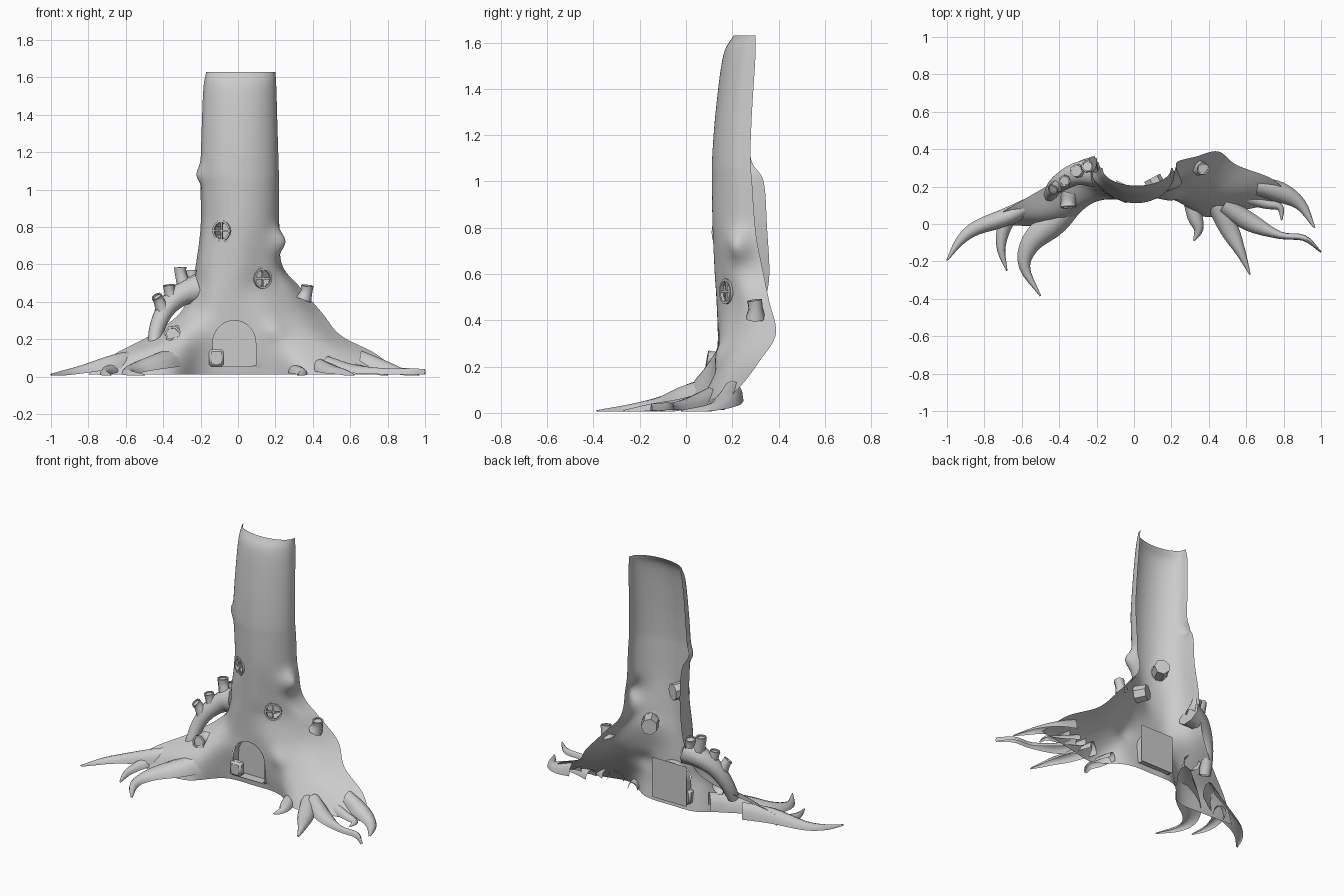
import bpy, bmesh, math
from mathutils import Vector, Matrix

if "Cube" in bpy.data.objects:
    bpy.data.objects.remove(bpy.data.objects["Cube"])


def finish(bm, name, angle=40, mat=None):
    bmesh.ops.remove_doubles(bm, verts=bm.verts, dist=0.0005)
    bmesh.ops.recalc_face_normals(bm, faces=bm.faces)
    me = bpy.data.meshes.new(name)
    bm.to_mesh(me)
    bm.free()
    ob = bpy.data.objects.new(name, me)
    bpy.context.collection.objects.link(ob)
    if mat:
        ob.matrix_world = mat
    bpy.ops.object.select_all(action='DESELECT')
    ob.select_set(True)
    bpy.context.view_layer.objects.active = ob
    bpy.ops.object.shade_smooth_by_angle(angle=math.radians(angle))
    return ob


def spline(pts, sub):
    """Catmull-Rom through pts (Vectors of any size)."""
    p = [2 * pts[0] - pts[1]] + list(pts) + [2 * pts[-1] - pts[-2]]
    out = []
    for i in range(1, len(p) - 2):
        a, b, c, d = p[i - 1:i + 3]
        for k in range(sub):
            t = k / sub
            out.append(0.5 * (2 * b + (c - a) * t + (2 * a - 5 * b + 4 * c - d) * t * t
                              + (3 * b - a - 3 * c + d) * t ** 3))
    return out + [pts[-1].copy()]


def skin(bm, rows, closed=False):
    vs = [[bm.verts.new(p) for p in r] for r in rows]
    for r, s in zip(vs, vs[1:]):
        n = len(r)
        for i in range(n if closed else n - 1):
            j = (i + 1) % n
            bm.faces.new((r[i], r[j], s[j], s[i]))
    return vs


# trunk cross-sections: z, left x, right x, front y, left back y, right back y
trunk = [(1.63, -.17, .20, .205, .30, .30), (1.54, -.185, .205, .16, .30, .30),
         (1.3, -.195, .212, .128, .285, .285), (1.1, -.20, .218, .113, .28, .278),
         (1.0, -.20, .22, .112, .335, .285), (.8, -.20, .22, .115, .35, .30)]
rows = []
for z, xl, xr, yf, yl, yr in trunk:
    row = []
    for i in range(9):
        t = (i - 4) / 4 * math.pi / 2
        yb = yl if i < 1 else (yr + .015 if i < 4 and z < 1.05 else yr)
        row.append(Vector(((xl + xr) / 2 + (xr - xl) / 2 * math.sin(t),
                           yf + (yb - yf) * (1 - math.cos(t)), z)))
    rows.append(row)
# flared base cross-sections, left to right
base = {
    .60: [(-.225, .36), (-.21, .25), (-.17, .18), (-.10, .14), (.01, .125), (.11, .16), (.18, .20), (.215, .25), (.235, .335)],
    .48: [(-.25, .34), (-.225, .25), (-.18, .18), (-.11, .14), (0, .135), (.12, .175), (.21, .22), (.28, .27), (.33, .36)],
    .34: [(-.31, .30), (-.27, .22), (-.21, .17), (-.13, .14), (0, .14), (.13, .15), (.24, .195), (.35, .27), (.45, .388)],
    .22: [(-.47, .20), (-.37, .12), (-.28, .10), (-.16, .13), (0, .145), (.15, .14), (.28, .15), (.42, .20), (.55, .315)],
    .12: [(-.66, .09), (-.50, .03), (-.33, .04), (-.18, .14), (0, .15), (.17, .14), (.32, .10), (.52, .14), (.74, .24)],
    .012: [(-.80, .0), (-.56, -.01), (-.36, .0), (-.20, .15), (0, .165), (.19, .15), (.37, .04), (.56, .07), (.86, .13)]}
for z, pts in base.items():
    rows.append([Vector((x, y, z)) for x, y in pts])
grid = [spline(r, 6) for r in rows]
cols = [spline(list(c), 8) for c in zip(*grid)]
# knots pushed out of the bark
for c, push, s in [((.225, .22, .72), (.06, -.02, 0), .06), ((-.2, .25, 1.08), (-.028, 0, 0), .05),
                   ((.2, .13, .25), (.0, -.02, 0), .06)]:
    for col in cols:
        for p in col:
            p += Vector(push) * math.exp(-((p - Vector(c)).length / s) ** 2)
bm = bmesh.new()
skin(bm, cols)


def arch(dx, dz):
    return math.hypot(dx / .115, dz / .12) if dz > 0 else max(abs(dx) / .115, abs(dz) / .125)


def cut_hole(cx, cz, f, band):
    """Snap nearby vertices to the outline f = 1, then delete the inside."""
    for v in bm.verts:
        s = f(v.co.x - cx, v.co.z - cz)
        if v.co.y < .25 and abs(s - 1) < band:
            v.co.x = cx + (v.co.x - cx) / s
            v.co.z = cz + (v.co.z - cz) / s
    dead = []
    for q in bm.faces:
        c = q.calc_center_median()
        if c.y < .25 and f(c.x - cx, c.z - cz) < .97:
            dead.append(q)
    bmesh.ops.delete(bm, geom=dead, context='FACES')


def disc(dx, dz):
    return math.hypot(dx / .043, dz / .05)


windows = [(-.087, .141, .78, -26), (.132, .175, .525, 28)]
cut_hole(-.02, .18, arch, .14)
for x, y, z, a in windows:
    cut_hole(x, z, disc, .2)
finish(bm, "trunk_shell", 60)

# door: reveal and flat panel behind the arch
outline = [(-.135, .055), (.095, .055)] + [(-.02 + .115 * math.cos(t * math.pi / 12),
                                            .18 + .12 * math.sin(t * math.pi / 12)) for t in range(13)]
bm = bmesh.new()
skin(bm, [[(x, y, z) for x, z in outline] for y in (.14, .20)], True)
finish(bm, "door_reveal")
bm = bmesh.new()
bm.faces.new([bm.verts.new(p) for p in ((-.145, .2, .05), (.105, .2, .05), (.105, .2, .31), (-.145, .2, .31))])
finish(bm, "door_panel")
# low step stone at the left foot of the door
bm = bmesh.new()
bmesh.ops.create_cube(bm, size=1, matrix=Matrix.Translation((-.115, .155, .10)) @ Matrix.Diagonal((.08, .05, .09, 1)))
bmesh.ops.bevel(bm, geom=bm.edges[:], offset=.012, segments=1, affect='EDGES')
finish(bm, "step_stone")


def tube(name, pts, radii, sides=8, sub=3, cup=True):
    """Closed-section branch; the end may be hollowed."""
    data = spline([Vector((*p, r)) for p, r in zip(pts, radii)], sub)
    ctr = [d.xyz for d in data]
    ref = (ctr[-1] - ctr[0]).orthogonal()
    rings = []
    for i, d in enumerate(data):
        t = (ctr[min(i + 1, len(ctr) - 1)] - ctr[max(i - 1, 0)]).normalized()
        u = (ref - t * ref.dot(t)).normalized()
        w = t.cross(u)
        rings.append([ctr[i] + (u * math.cos(k * math.tau / sides) + w * math.sin(k * math.tau / sides)) * d[3]
                      for k in range(sides)])
    b = bmesh.new()
    if cup:
        inner = [ctr[-1] + (p - ctr[-1]) * .75 for p in rings[-1]]
        rings += [inner, [p - t * .008 for p in inner]]
    vs = skin(b, rings, True)
    b.faces.new(vs[-1])
    finish(b, name, 55)


# windows: socket, round frame and crossed bars
for n, (x, y, z, a) in enumerate(windows):
    mat = Matrix.Translation((x, y, z)) @ Matrix.Rotation(math.radians(a), 4, 'Z')

    def ring(r, yy, sides):
        return [(r * math.cos(k * math.tau / sides), yy, r * 1.05 * math.sin(k * math.tau / sides)) for k in range(sides)]
    b = bmesh.new()
    vs = skin(b, [ring(.053, 0, 7), ring(.05, .08, 7)], True)
    b.faces.new(vs[-1])
    finish(b, f"window_socket_{n}", 30, mat)
    b = bmesh.new()
    skin(b, [ring(.053, .006, 16), ring(.053, -.008, 16), ring(.043, -.008, 16), ring(.043, .006, 16)], True)
    for sx, sz in ((.009, .09), (.09, .009)):
        bmesh.ops.create_cube(b, size=1, matrix=Matrix.Diagonal((sx, .01, sz, 1)))
    finish(b, f"window_frame_{n}", 30, mat)

# twisted side branch with cut stubs
tube("side_branch", [(-.45, .15, .17), (-.43, .19, .27), (-.38, .23, .37), (-.30, .27, .44), (-.21, .28, .47)],
     [.035, .042, .052, .065, .085], cup=False)
stubs = [((-.40, .21, .35), (-.425, .195, .41), (-.435, .185, .43), .031),
         ((-.345, .24, .40), (-.365, .235, .45), (-.372, .23, .49), .032),
         ((-.28, .28, .46), (-.305, .285, .54), (-.31, .285, .585), .034),
         ((-.22, .30, .46), (-.245, .305, .53), (-.25, .31, .565), .034),
         ((.35, .30, .41), (.365, .30, .45), (.37, .295, .487), .034),
         ((-.34, .16, .22), (-.35, .12, .225), (-.35, .09, .23), .044)]
for n, (a, b2, c, r) in enumerate(stubs):
    tube(f"stub_{n}", [a, b2, c], [r * 1.3, r * .95, r], 7, 2)


def root(name, pts, radii):
    """Root finger: an open half tube from the ground up to its ridge."""
    data = spline([Vector((*p, r)) for p, r in zip(pts, radii)], 4)
    rings = []
    for i, d in enumerate(data):
        t = data[min(i + 1, len(data) - 1)].xy - data[max(i - 1, 0)].xy
        side = Vector((-t.y, t.x)).normalized()
        low = .4 * max(d.z - .03, 0) + .006
        rings.append([(d.x + side.x * d[3] * math.cos(a), d.y + side.y * d[3] * math.cos(a),
                       low + max(d.z - low, .004) * math.sin(a)) for a in (k * math.pi / 6 for k in range(7))])
    b = bmesh.new()
    skin(b, rings)
    finish(b, name, 60)


# each root starts just under the bark so that it emerges smoothly
roots = [
    ([(.66, .20, .14), (.78, .17, .09), (.89, .105, .04), (.965, -.02, .012)], (.05, .055, .032, .005)),
    ([(.58, .15, .08), (.70, .11, .05), (.78, .09, .03), (.79, .02, .012)], (.04, .028, .02, .004)),
    ([(.48, .10, .11), (.62, .01, .065), (.78, -.06, .045), (.91, -.075, .045), (1.0, -.15, .04)], (.05, .05, .02, .016, .004)),
    ([(.43, .12, .10), (.51, -.03, .06), (.57, -.15, .04), (.62, -.27, .012)], (.05, .05, .027, .004)),
    ([(.29, .14, .07), (.325, .04, .055), (.345, -.03, .04), (.32, -.09, .015)], (.03, .04, .025, .005)),
    ([(-.5, .13, .15), (-.66, .045, .12), (-.84, -.02, .06), (-.93, -.09, .035), (-1.0, -.195, .015)], (.04, .05, .038, .025, .004)),
    ([(-.66, .05, .08), (-.70, -.04, .055), (-.71, -.14, .035), (-.68, -.25, .012)], (.04, .035, .022, .004)),
    ([(-.28, .16, .17), (-.42, .02, .13), (-.55, -.10, .075), (-.585, -.23, .04), (-.5, -.385, .012)], (.05, .075, .055, .03, .004))]
for n, (pts, radii) in enumerate(roots):
    root(f"root_{n}", pts, radii)
